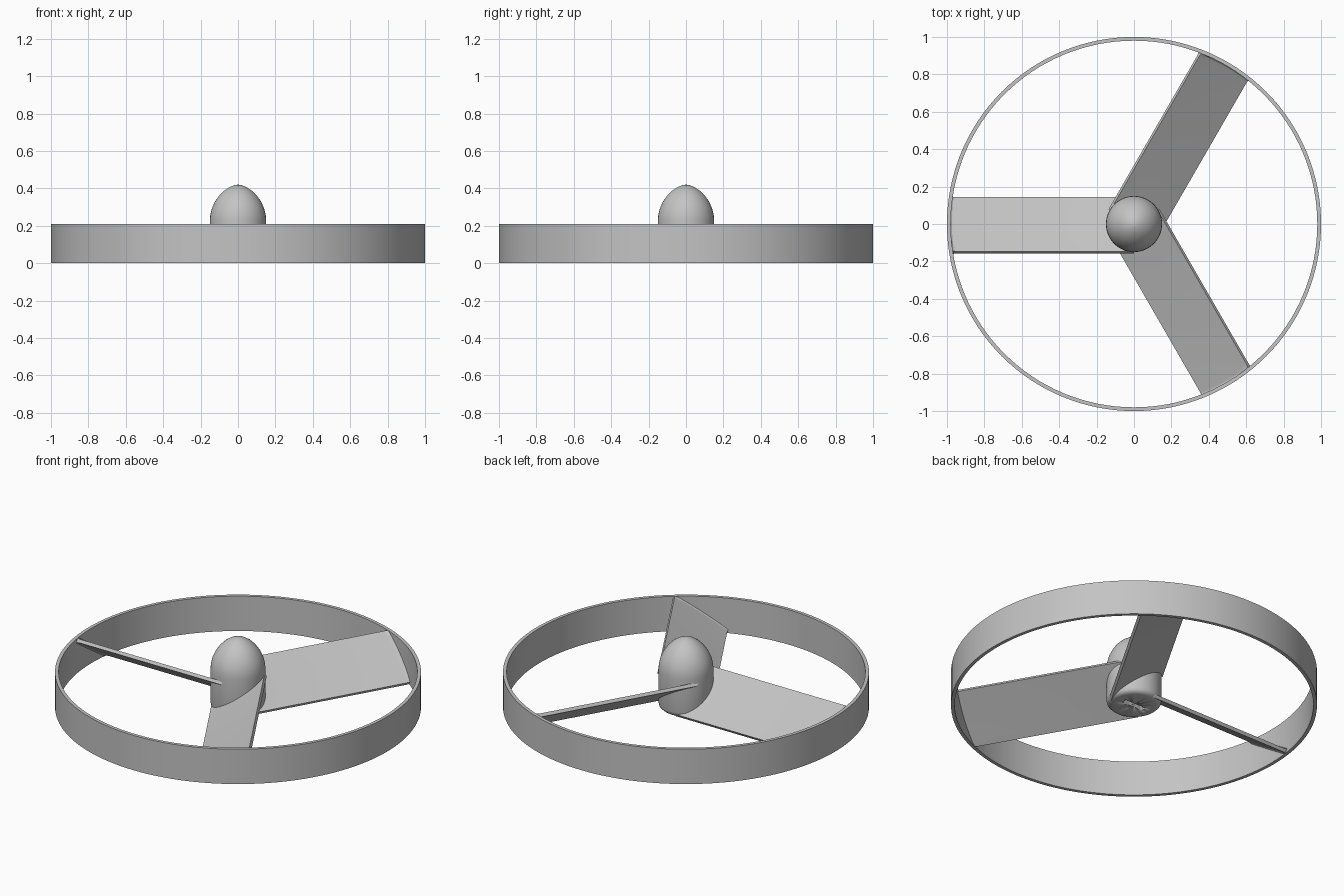
import bpy, bmesh, math
from mathutils import Matrix

cube = bpy.data.objects.get("Cube")
if cube:
    bpy.data.objects.remove(cube, do_unlink=True)

grey = bpy.data.materials.new("light_grey")
grey.use_nodes = True
colour = (0.55, 0.55, 0.55, 1)
grey.diffuse_color = colour
grey.node_tree.nodes["Principled BSDF"].inputs["Base Color"].default_value = colour


def make_object(name, bm, angle=35):
    bmesh.ops.remove_doubles(bm, verts=bm.verts[:], dist=1e-5)
    bmesh.ops.recalc_face_normals(bm, faces=bm.faces[:])
    mesh = bpy.data.meshes.new(name)
    bm.to_mesh(mesh)
    bm.free()
    mesh.materials.append(grey)
    ob = bpy.data.objects.new(name, mesh)
    bpy.context.collection.objects.link(ob)
    bpy.ops.object.select_all(action="DESELECT")
    bpy.context.view_layer.objects.active = ob
    ob.select_set(True)
    bpy.ops.object.shade_smooth_by_angle(angle=math.radians(angle))
    return ob


def lathe(name, profile, steps, closed=False):
    bm = bmesh.new()
    verts = [bm.verts.new((r, 0, z)) for r, z in profile]
    pairs = list(zip(verts, verts[1:]))
    if closed:
        pairs.append((verts[-1], verts[0]))
    edges = [bm.edges.new(p) for p in pairs]
    bmesh.ops.spin(bm, geom=verts + edges, cent=(0, 0, 0), axis=(0, 0, 1),
                   angle=math.tau, steps=steps, use_duplicate=False)
    return make_object(name, bm)


# Outer ring
lathe("outer_ring", [(1, 0), (1, 0.21), (0.98, 0.21), (0.98, 0)], 128, closed=True)

# Domed hub with a rounded lower rim
hub = lathe("hub", [(0, 0), (0.12, 0), (0.135, 0.004), (0.146, 0.015), (0.15, 0.03),
                    (0.15, 0.23), (0.148, 0.26), (0.139, 0.295), (0.124, 0.328),
                    (0.102, 0.36), (0.075, 0.387), (0.045, 0.407), (0.02, 0.417),
                    (0, 0.42)], 64)

# Drive slot in the underside of the hub
bm = bmesh.new()
bmesh.ops.create_cube(bm, size=1, matrix=Matrix.Diagonal((0.14, 0.03, 0.4, 1)))
slot = make_object("slot_cutter", bm)
slot.hide_render = True
slot.hide_set(True)
cut = hub.modifiers.new("slot", "BOOLEAN")
cut.operation = "DIFFERENCE"
cut.object = slot


# Pitched blades: each slice runs from the hub to the curved inside of the ring
UPPER, LOWER = (0.152, 0.2), (-0.138, 0.009)
SLICES = 16
pitch = math.atan2(UPPER[1] - LOWER[1], UPPER[0] - LOWER[0])


def blade_slice(bm, t):
    y = LOWER[0] + (UPPER[0] - LOWER[0]) * t
    z = LOWER[1] + (UPPER[1] - LOWER[1]) * t
    root = math.sqrt(max(0, 0.14 ** 2 - y * y))
    tip = math.sqrt(0.984 ** 2 - y * y)
    # The tip thickens slightly where it joins the ring
    stations = [(root, 0.01), (tip - 0.025, 0.01), (tip - 0.01, 0.012), (tip, 0.02)]
    loop = []
    for side, row in ((1, stations), (-1, stations[::-1])):
        for x, half in row:
            loop.append(bm.verts.new((x, y - side * half * math.sin(pitch),
                                      max(0, min(0.21, z + side * half * math.cos(pitch))))))
    return loop


for name, degrees in (("right_blade", 180), ("back_blade", 60), ("front_blade", -60)):
    bm = bmesh.new()
    loops = [blade_slice(bm, i / SLICES) for i in range(SLICES + 1)]
    for a, b in zip(loops, loops[1:]):
        for i in range(len(a)):
            j = (i + 1) % len(a)
            bm.faces.new((a[i], a[j], b[j], b[i]))
    for end in (loops[0], loops[-1]):
        for i in range(3):
            bm.faces.new((end[i], end[i + 1], end[6 - i], end[7 - i]))
    bmesh.ops.rotate(bm, verts=bm.verts[:], cent=(0, 0, 0),
                     matrix=Matrix.Rotation(math.radians(degrees), 3, "Z"))
    make_object(name, bm, 30)
